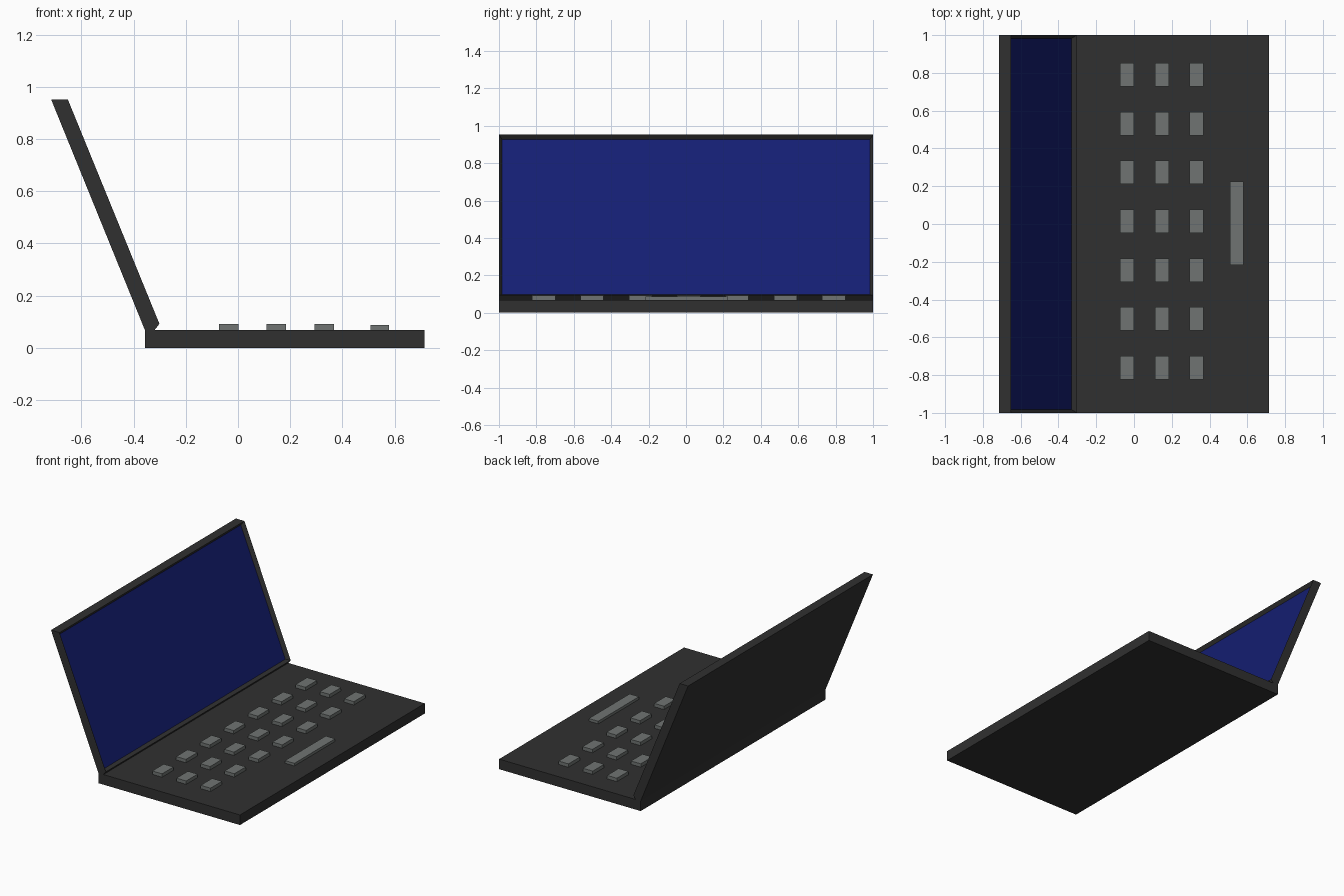
import bpy, bmesh

if "Cube" in bpy.data.objects:
    bpy.data.objects.remove(bpy.data.objects["Cube"])

BASE_TOP = 0.069


def material(name, rgb):
    m = bpy.data.materials.new(name)
    m.diffuse_color = (*rgb, 1)
    m.use_nodes = True
    m.node_tree.nodes["Principled BSDF"].inputs["Base Color"].default_value = m.diffuse_color
    return m


dark = material("dark_grey", (0.03, 0.03, 0.03))
key_grey = material("key_grey", (0.16, 0.175, 0.17))
blue = material("screen_blue", (0.007, 0.013, 0.17))


def add_object(name, bm, *mats):
    mesh = bpy.data.meshes.new(name)
    bm.to_mesh(mesh)
    bm.free()
    for m in mats:
        mesh.materials.append(m)
    obj = bpy.data.objects.new(name, mesh)
    bpy.context.collection.objects.link(obj)
    return obj


def box(name, x0, x1, y0, y1, z0, z1, mat):
    bm = bmesh.new()
    bmesh.ops.create_cube(bm, size=1)
    for v in bm.verts:
        v.co = ((x0 + x1) / 2 + v.co.x * (x1 - x0),
                (y0 + y1) / 2 + v.co.y * (y1 - y0),
                (z0 + z1) / 2 + v.co.z * (z1 - z0))
    return add_object(name, bm, mat)


# Base slab
box("base", -0.357, 0.715, -1, 1, 0, BASE_TOP, dark)

# Tilted lid: extruded side profile, with the screen sunk into its front face
profile = [(-0.357, BASE_TOP), (-0.319, BASE_TOP), (-0.301, 0.092),
           (-0.652, 0.952), (-0.716, 0.952)]
bm = bmesh.new()
side = bm.faces.new([bm.verts.new((x, -1, z)) for x, z in profile])
ext = bmesh.ops.extrude_face_region(bm, geom=[side])["geom"]
bmesh.ops.translate(bm, vec=(0, 2, 0),
                    verts=[g for g in ext if isinstance(g, bmesh.types.BMVert)])
bmesh.ops.recalc_face_normals(bm, faces=bm.faces)
screen = max((f for f in bm.faces if f.normal.x > 0.5), key=lambda f: f.calc_area())
bmesh.ops.inset_region(bm, faces=[screen], thickness=0.024, depth=-0.024)
screen.material_index = 1
add_object("lid_with_screen", bm, dark, blue)

# Keys: three rows of seven
for r, x in enumerate((-0.036, 0.147, 0.331)):
    for c in range(7):
        y = 0.79 - 0.2585 * c
        box(f"key_{r + 1}_{c + 1}", x - 0.037, x + 0.037, y - 0.062, y + 0.062,
            BASE_TOP - 0.01, 0.092, key_grey)

# Long key at the front
box("space_bar", 0.508, 0.579, -0.217, 0.224, BASE_TOP - 0.01, 0.087, key_grey)
